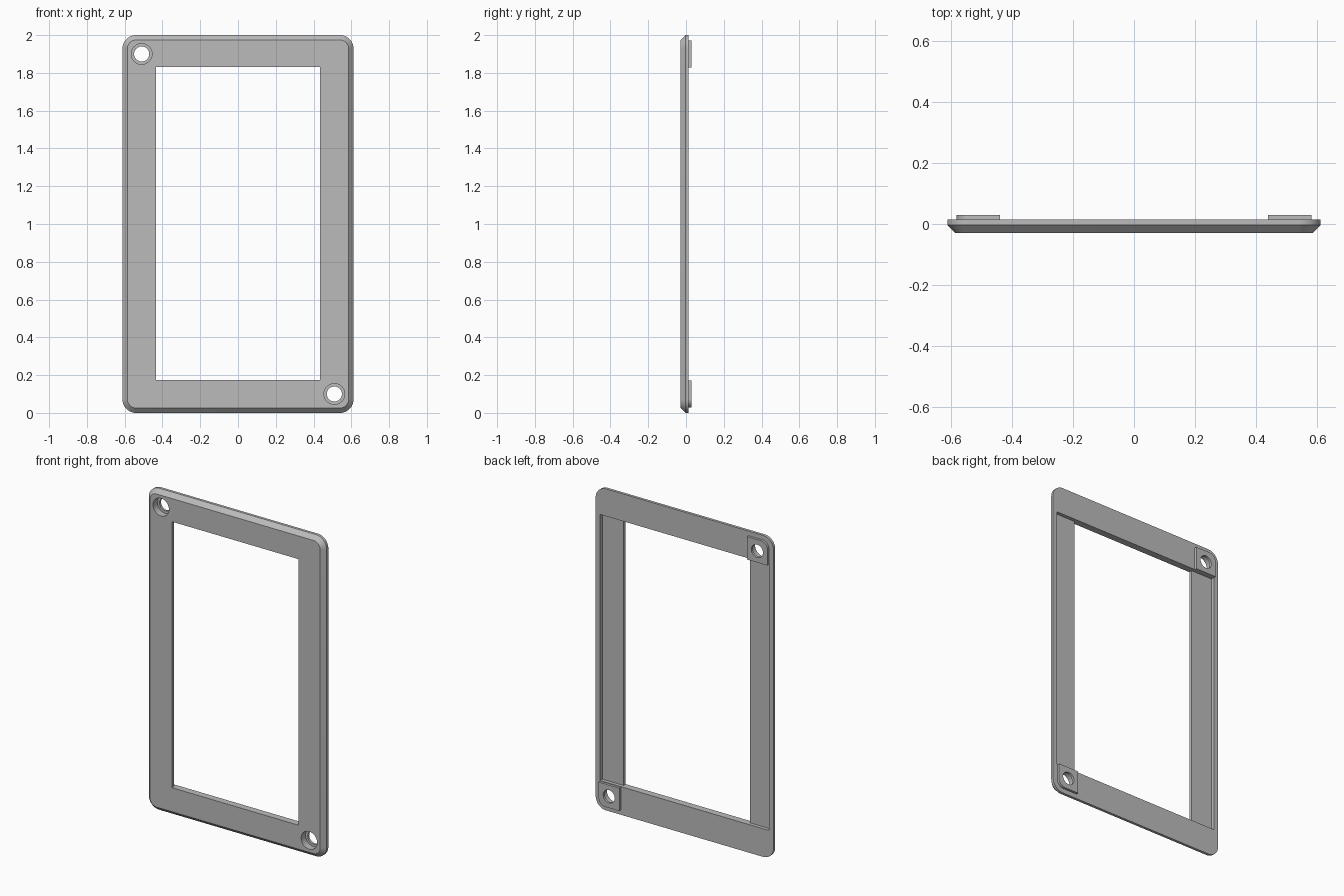
import bpy, bmesh
from math import sin, cos, pi

cube = bpy.data.objects.get("Cube")
if cube:
    bpy.data.objects.remove(cube, do_unlink=True)

HALF_W, HEIGHT = 0.612, 2.0
FRONT, RIM, BACK, TAB_BACK = -0.029, -0.003, 0.014, 0.029
FLOOR = -0.008            # bottom of the rear side recesses
OPEN_X, OPEN_LOW, OPEN_HIGH = 0.435, 0.175, 1.83
HOLE_X, HOLE_Z = 0.51, 0.9   # hole offset from the frame centre

grey = bpy.data.materials.new("grey")
grey.use_nodes = True
colour = (0.5, 0.5, 0.5, 1)
grey.diffuse_color = colour
grey.node_tree.nodes["Principled BSDF"].inputs["Base Color"].default_value = colour


def outline(x0, x1, z0, z1, radii, steps=10):
    """Rounded rectangle in x, z; radii start at the upper right, anticlockwise."""
    points = []
    corners = [(x1, z1, -1, -1), (x0, z1, 1, -1), (x0, z0, 1, 1), (x1, z0, -1, 1)]
    for i, ((x, z, sx, sz), r) in enumerate(zip(corners, radii)):
        count = steps if r else 0
        for k in range(count + 1):
            a = (i + k / max(count, 1)) * pi / 2
            points.append((x + sx * r + r * cos(a), z + sz * r + r * sin(a)))
    return points


def circle(x, z, r, n=40):
    return [(x + r * cos(2 * pi * k / n), z + r * sin(2 * pi * k / n)) for k in range(n)]


def loft(name, rings):
    """Closed solid through a list of (y, points) rings."""
    bm = bmesh.new()
    loops = [[bm.verts.new((x, y, z)) for x, z in pts] for y, pts in rings]
    for a, b in zip(loops, loops[1:]):
        for i in range(len(a)):
            j = (i + 1) % len(a)
            bm.faces.new((a[i], a[j], b[j], b[i]))
    bm.faces.new(loops[0])
    bm.faces.new(loops[-1])
    bmesh.ops.recalc_face_normals(bm, faces=bm.faces)
    mesh = bpy.data.meshes.new(name)
    bm.to_mesh(mesh)
    bm.free()
    mesh.materials.append(grey)
    obj = bpy.data.objects.new(name, mesh)
    bpy.context.collection.objects.link(obj)
    return obj


def prism(name, y0, y1, points):
    return loft(name, [(y0, points), (y1, points)])


def cut(obj, cutters):
    """Subtract the cutters, then remove them."""
    for c in cutters:
        c.hide_render = True
        mod = obj.modifiers.new("cut", 'BOOLEAN')
        mod.operation, mod.solver, mod.object = 'DIFFERENCE', 'EXACT', c
    graph = bpy.context.evaluated_depsgraph_get()
    mesh = bpy.data.meshes.new_from_object(obj.evaluated_get(graph))
    obj.modifiers.clear()
    obj.data = mesh
    for c in cutters:
        bpy.data.objects.remove(c, do_unlink=True)


def finish(obj):
    bpy.ops.object.select_all(action='DESELECT')
    obj.select_set(True)
    bpy.context.view_layer.objects.active = obj
    bpy.ops.object.shade_smooth_by_angle(angle=pi / 6)


def frame_ring(inset):
    return outline(-HALF_W + inset, HALF_W - inset, inset, HEIGHT - inset,
                   [0.072 - inset] * 4)


# Bezel plate with a chamfered front rim
bezel = loft("bezel_frame", [(FRONT, frame_ring(0.026)), (RIM, frame_ring(0)),
                             (BACK, frame_ring(0))])
square = [0] * 4
cutters = [prism("opening_cutter", -0.1, 0.1,
                 outline(-OPEN_X, OPEN_X, OPEN_LOW, OPEN_HIGH, square))]
for s in (-1, 1):
    # Rear recess along each side bar, and the wide screw hole
    x0, x1 = sorted((s * 0.4, s * 0.582))
    cutters.append(prism("recess_cutter", FLOOR, 0.1,
                         outline(x0, x1, OPEN_LOW, OPEN_HIGH, square)))
    cutters.append(prism("hole_cutter", -0.1, 0.1,
                         circle(s * HOLE_X, 1 - s * HOLE_Z, 0.055)))
cut(bezel, cutters)
finish(bezel)

# Screw tabs behind two opposite corners, each with a narrower hole
for name, s in (("upper_right_tab", -1), ("lower_left_tab", 1)):
    x, z, h = s * HOLE_X, 1 - s * HOLE_Z, 0.071
    radii = [0, 0.045, 0, 0] if s < 0 else [0, 0, 0, 0.045]
    tab = prism(name, BACK, TAB_BACK, outline(x - h, x + h, z - h, z + h, radii))
    cut(tab, [prism("tab_hole_cutter", -0.1, 0.1, circle(x, z, 0.04))])
    finish(tab)
